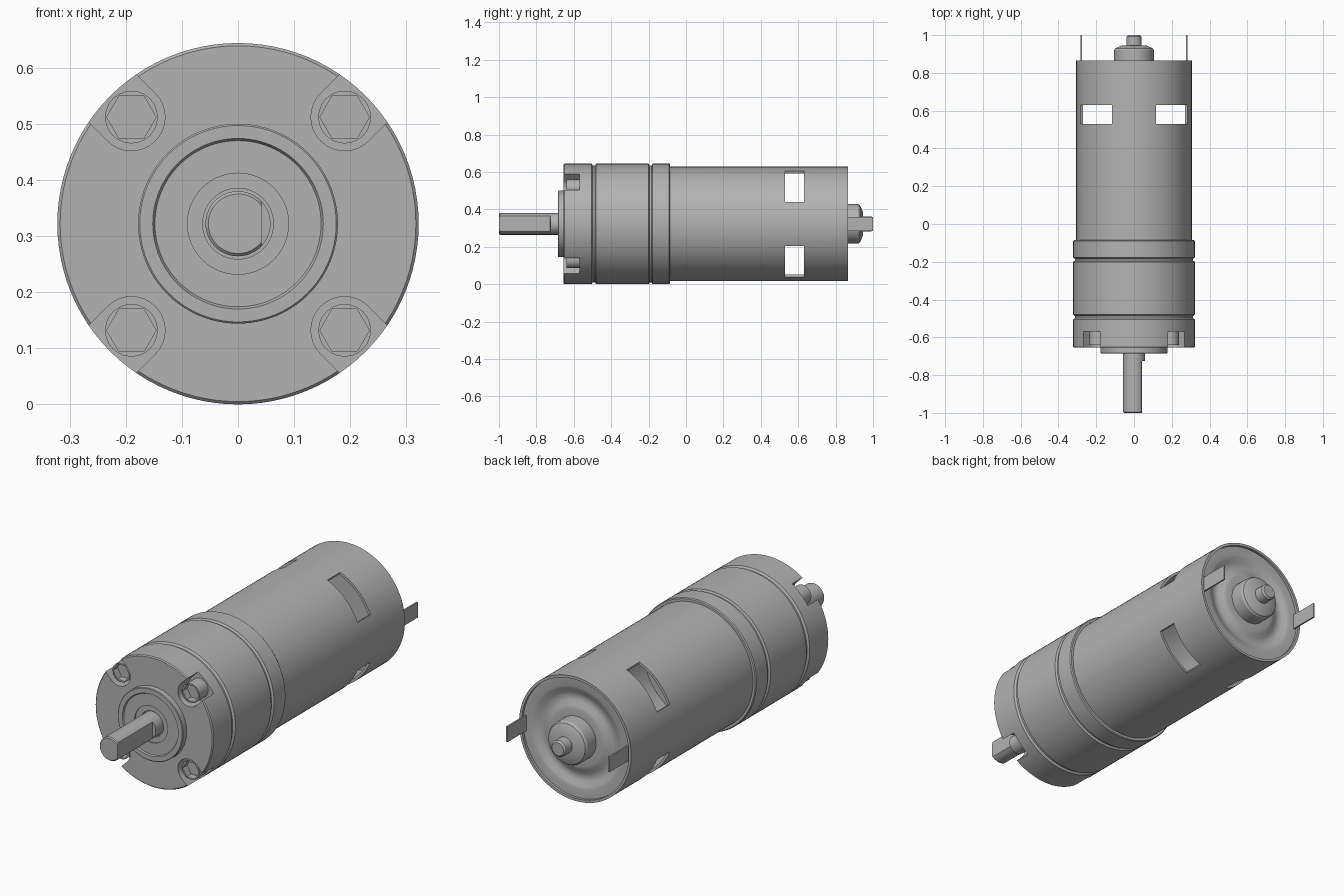
import bpy, bmesh
from math import sin, cos, pi, radians, atan2, hypot

AXIS_Z = 0.322
SCREW = 0.19

if "Cube" in bpy.data.objects:
    bpy.data.objects.remove(bpy.data.objects["Cube"])

metal = bpy.data.materials.new("grey metal")
metal.use_nodes = True
GREY = (0.45, 0.45, 0.45, 1)
metal.diffuse_color = GREY
metal.node_tree.nodes["Principled BSDF"].inputs["Base Color"].default_value = GREY


def finish(name, bm, x=0, z=0):
    """Turn a bmesh into an object placed relative to the motor axis."""
    bmesh.ops.recalc_face_normals(bm, faces=bm.faces)
    mesh = bpy.data.meshes.new(name)
    bm.to_mesh(mesh)
    bm.free()
    mesh.materials.append(metal)
    obj = bpy.data.objects.new(name, mesh)
    obj.location = (x, 0, AXIS_Z + z)
    bpy.context.collection.objects.link(obj)
    return obj


def lathe(profile, segments=96):
    """Revolve (radius, y) points about the y axis."""
    bm = bmesh.new()
    verts = [bm.verts.new((r, y, 0)) for r, y in profile]
    edges = [bm.edges.new(pair) for pair in zip(verts, verts[1:])]
    bmesh.ops.spin(bm, geom=verts + edges, cent=(0, 0, 0), axis=(0, 1, 0),
                   angle=2 * pi, steps=segments, use_merge=True)
    bmesh.ops.remove_doubles(bm, verts=bm.verts, dist=0.0001)
    return bm


def smooth(obj):
    bpy.ops.object.select_all(action="DESELECT")
    obj.select_set(True)
    bpy.context.view_layer.objects.active = obj
    bpy.ops.object.shade_smooth_by_angle(angle=radians(30))


def prism(outline, y0, y1):
    """Extrude an (x, z) outline along y."""
    bm = bmesh.new()
    face = bm.faces.new([bm.verts.new((x, y0, z)) for x, z in outline])
    new = bmesh.ops.extrude_face_region(bm, geom=[face])["geom"]
    bmesh.ops.translate(bm, vec=(0, y1 - y0, 0),
                        verts=[v for v in new if isinstance(v, bmesh.types.BMVert)])
    return bm


# Gearbox: three bands separated by grooves
R, G = 0.322, 0.312
gearbox = finish("gearbox", lathe([
    (0, -0.655), (0.317, -0.655), (R, -0.65), (R, -0.505), (G, -0.498), (G, -0.487),
    (R, -0.48), (R, -0.2), (G, -0.195), (G, -0.184), (R, -0.178),
    (R, -0.09), (0.318, -0.085), (0, -0.085)]))

# Four open slots for the screws, cut along the diagonals
diagonals = [radians(a) for a in (45, 135, 225, 315)]
for a in diagonals:
    cx, cz = SCREW * 2 ** 0.5 * cos(a), SCREW * 2 ** 0.5 * sin(a)
    arc = [a + pi / 2 + pi * i / 16 for i in range(17)]
    outline = [(cx + 0.06 * cos(t), cz + 0.06 * sin(t)) for t in arc]
    for t in (arc[-1], arc[0]):
        outline.append((cx + 0.06 * cos(t) + 0.2 * cos(a), cz + 0.06 * sin(t) + 0.2 * sin(a)))
    cutter = finish("slot_cutter", prism(outline, -0.75, -0.57))
    cutter.hide_render = True
    mod = gearbox.modifiers.new("slot", "BOOLEAN")
    mod.operation, mod.object = "DIFFERENCE", cutter
    bpy.context.view_layer.objects.active = gearbox
    bpy.ops.object.modifier_apply(modifier=mod.name)
    bpy.data.objects.remove(cutter)
smooth(gearbox)

# Socket-head screws with a hexagonal recess
for i, a in enumerate(diagonals):
    bm = lathe([(0, -0.605), (0.044, -0.605), (0.044, -0.64),
                (0.047, -0.64), (0.047, -0.565), (0, -0.565)], 24)
    for v in bm.verts:
        r = hypot(v.co.x, v.co.z)
        if 0.04 < r < 0.0455:
            t = (atan2(v.co.z, v.co.x) + 0.0001) % (pi / 3) - pi / 6
            v.co.x *= cos(pi / 6) / cos(t)
            v.co.z *= cos(pi / 6) / cos(t)
    smooth(finish(f"screw_{i + 1}", bm, SCREW * 2 ** 0.5 * cos(a), SCREW * 2 ** 0.5 * sin(a)))

# Front boss with the bearing rings
smooth(finish("front_boss", lathe([
    (0, -0.66), (0.063, -0.66), (0.063, -0.672), (0.09, -0.672), (0.09, -0.678),
    (0.148, -0.678), (0.152, -0.685), (0.175, -0.685), (0.178, -0.682),
    (0.178, -0.65), (0, -0.65)])))

# Output shaft with a flat on the +x side
bm = lathe([(0, -1), (0.053, -1), (0.058, -0.995), (0.058, -0.726),
            (0.058, -0.725), (0.058, -0.65), (0, -0.65)], 64)
for v in bm.verts:
    if v.co.y < -0.7255:
        v.co.x = min(v.co.x, 0.042)
smooth(finish("output_shaft", bm))

# Motor can: thin tube with four vent windows
bm = lathe([(0.306, -0.09), (0.306, 0.53), (0.306, 0.63), (0.306, 0.865)])
vents = []
for f in bm.faces:
    c = f.calc_center_median()
    angle = atan2(c.z, c.x) % (pi / 2)
    if 0.53 < c.y < 0.63 and radians(22.5) < angle < radians(67.5):
        vents.append(f)
bmesh.ops.delete(bm, geom=vents, context="FACES")
can = finish("motor_can", bm)
wall = can.modifiers.new("wall", "SOLIDIFY")
wall.thickness, wall.offset = 0.013, -1
bpy.context.view_layer.objects.active = can
bpy.ops.object.modifier_apply(modifier=wall.name)
smooth(can)

# Dished end plate with the rear bearing boss and shaft stub
smooth(finish("rear_plate", lathe([
    (0, 0.815), (0.298, 0.815), (0.298, 0.852), (0.25, 0.852), (0.235, 0.848),
    (0.215, 0.836), (0.195, 0.832), (0.175, 0.836), (0.155, 0.848), (0.14, 0.852),
    (0.106, 0.852), (0.106, 0.92), (0.1, 0.93), (0.065, 0.945), (0, 0.945)])))
smooth(finish("rear_shaft", lathe([
    (0, 0.93), (0.04, 0.93), (0.04, 0.992), (0.032, 1), (0, 1)], 48)))

# Flat terminal blades
for side, x in (("left", 0.278), ("right", -0.278)):
    w, h = 0.004, 0.038
    finish(f"{side}_terminal", prism([(x - w, -h), (x + w, -h), (x + w, h), (x - w, h)], 0.82, 1))
